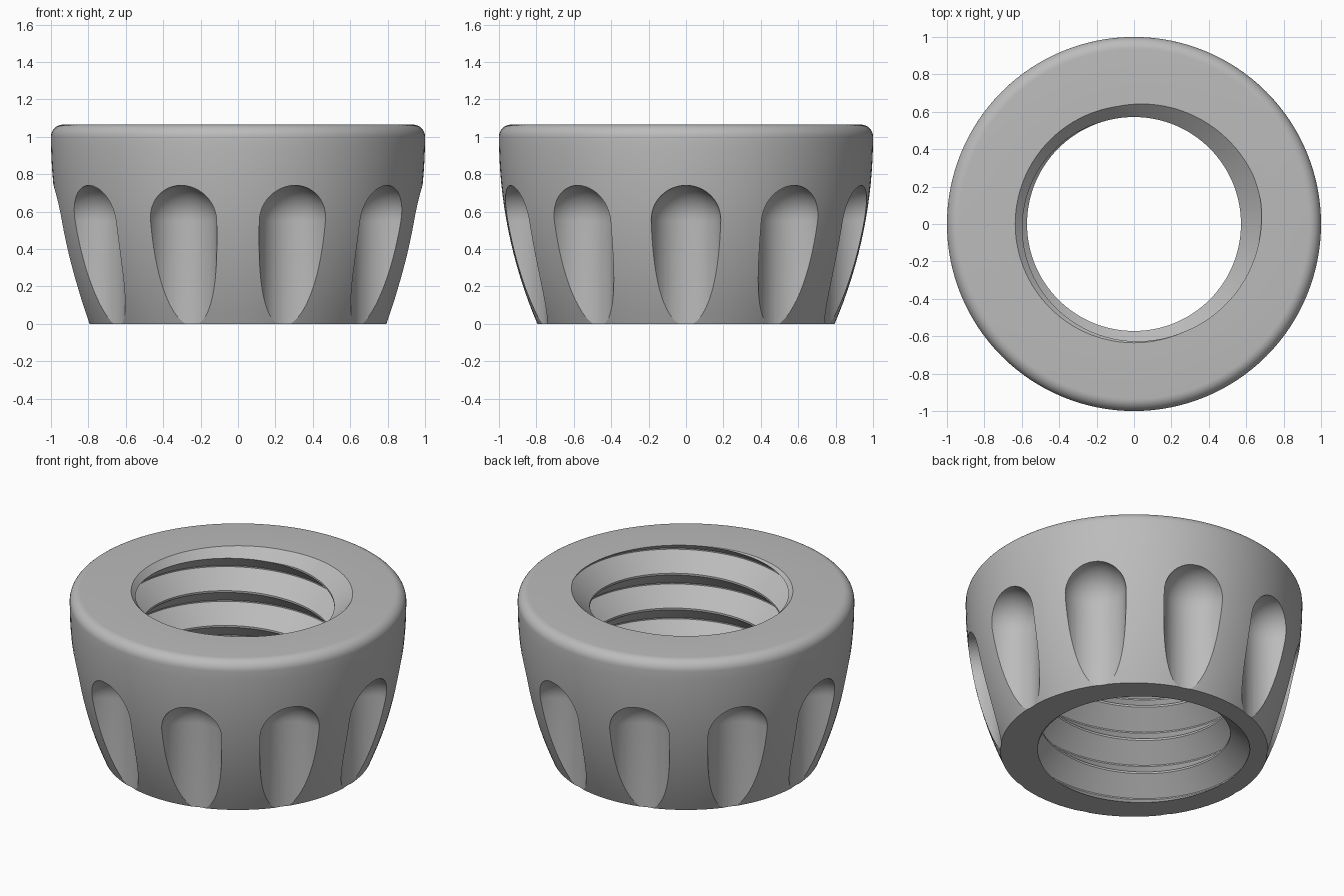
import bpy, bmesh
from math import cos, sin, pi, sqrt, radians

HEIGHT = 1.065
PITCH = 0.228
SEG = 128

if "Cube" in bpy.data.objects:
    bpy.data.objects.remove(bpy.data.objects["Cube"], do_unlink=True)


def make_object(name, bm):
    bmesh.ops.recalc_face_normals(bm, faces=bm.faces)
    mesh = bpy.data.meshes.new(name)
    bm.to_mesh(mesh)
    bm.free()
    obj = bpy.data.objects.new(name, mesh)
    bpy.context.collection.objects.link(obj)
    return obj


def polar(r, angle, z):
    return (r * cos(angle), r * sin(angle), z)


def lathe(bm, profile, closed, centre=(0, 0), steps=SEG):
    """Spin (radius, z) points about a vertical axis; open profiles get end caps."""
    rings = []
    for r, z in profile:
        ring = []
        for i in range(steps):
            x, y, _ = polar(r, 2 * pi * i / steps, 0)
            ring.append(bm.verts.new((centre[0] + x, centre[1] + y, z)))
        rings.append(ring)
    pairs = list(zip(rings, rings[1:]))
    if closed:
        pairs.append((rings[-1], rings[0]))
    else:
        bm.faces.new(rings[0])
        bm.faces.new(rings[-1])
    for a, b in pairs:
        for i in range(steps):
            k = (i + 1) % steps
            bm.faces.new((a[i], a[k], b[k], b[i]))


# Body: bowed side, rounded top edge, countersunk bore
BOW, FILLET = 2.54, 0.065
profile = [(0.54, 0)]
for i in range(17):
    z = i / 16
    profile.append((1 - BOW + sqrt(BOW ** 2 - (1 - z) ** 2), z))
for i in range(1, 9):
    a = pi / 2 * i / 8
    profile.append((1 - FILLET + FILLET * cos(a), 1 + FILLET * sin(a)))
profile += [(0.635, HEIGHT), (0.54, HEIGHT - 0.095)]
bm = bmesh.new()
lathe(bm, profile, closed=True)
body = make_object("threaded_collar", bm)

# Flutes: ten upright round-ended cutters
FLUTE, FLUTE_TOP, CENTRE = 0.19, 0.55, 0.98
bm = bmesh.new()
flute = [(FLUTE, -0.2)]
for i in range(12):
    a = pi / 2 * i / 12
    flute.append((FLUTE * cos(a), FLUTE_TOP + FLUTE * sin(a)))
for i in range(10):
    x, y, _ = polar(CENTRE, 2 * pi * i / 10, 0)
    lathe(bm, flute, closed=False, centre=(x, y), steps=64)
flutes = make_object("flute_cutter", bm)

# Thread: right-handed V groove swept along a helix
ROOT, CREST = 0.688, 0.572
tooth = [(ROOT, -0.004), (ROOT, 0.004), (CREST, 0.108), (CREST, 0.120)]
TURNS, PHASE = 8, radians(135)
bm = bmesh.new()
rows = []
for i in range(TURNS * SEG + 1):
    turn = i / SEG
    z0 = (turn - 2) * PITCH
    rows.append([bm.verts.new(polar(r, PHASE + 2 * pi * turn, z0 + dz)) for r, dz in tooth])
for i in range(TURNS * SEG):
    for j in range(3):
        bm.faces.new((rows[i][j], rows[i + 1][j], rows[i + 1][j + 1], rows[i][j + 1]))
    if i + SEG + 1 < len(rows):
        bm.faces.new((rows[i][3], rows[i + 1][3], rows[i + 1 + SEG][0], rows[i + SEG][0]))
low = bm.verts.new((0, 0, -2.5 * PITCH))
high = bm.verts.new((0, 0, (TURNS - 0.5) * PITCH))
for edge in [e for e in bm.edges if e.is_boundary]:
    a, b = edge.verts
    tip = low if a.co.z + b.co.z < HEIGHT else high
    bm.faces.new((a, b, tip))
thread = make_object("thread_cutter", bm)

# Carve the body, then drop the cutters
bpy.context.view_layer.objects.active = body
for cutter in (flutes, thread):
    cutter.hide_render = True
    mod = body.modifiers.new(cutter.name, "BOOLEAN")
    mod.operation = "DIFFERENCE"
    mod.solver = "EXACT"
    mod.object = cutter
    bpy.ops.object.modifier_apply(modifier=mod.name)
    bpy.data.objects.remove(cutter, do_unlink=True)

# Grey finish with crisp edges
grey = bpy.data.materials.new("grey")
grey.use_nodes = True
colour = (0.5, 0.5, 0.5, 1)
grey.diffuse_color = colour
grey.node_tree.nodes["Principled BSDF"].inputs["Base Color"].default_value = colour
body.data.materials.clear()
body.data.materials.append(grey)
for obj in bpy.context.selected_objects:
    obj.select_set(False)
body.select_set(True)
bpy.ops.object.shade_smooth_by_angle(angle=radians(25))
